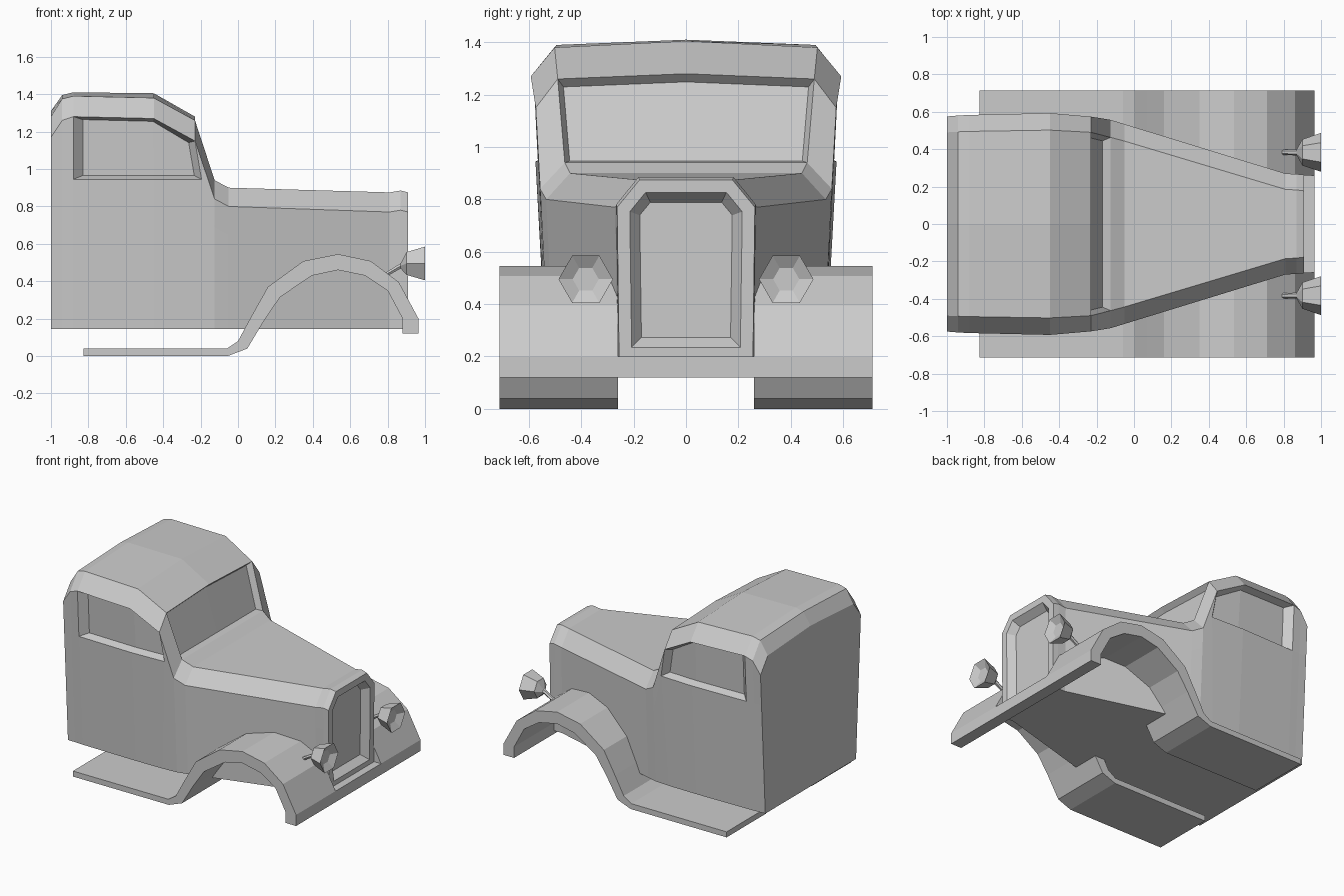
import bpy, bmesh, math
from mathutils import Vector, Matrix

if "Cube" in bpy.data.objects:
    bpy.data.objects.remove(bpy.data.objects["Cube"])

paint = bpy.data.materials.new("grey_paint")
paint.diffuse_color = (0.6, 0.6, 0.6, 1)
paint.use_nodes = True
paint.node_tree.nodes["Principled BSDF"].inputs["Base Color"].default_value = paint.diffuse_color


def finish(bm, name):
    bmesh.ops.recalc_face_normals(bm, faces=bm.faces)
    me = bpy.data.meshes.new(name)
    bm.to_mesh(me)
    bm.free()
    me.materials.append(paint)
    ob = bpy.data.objects.new(name, me)
    bpy.context.collection.objects.link(ob)
    return ob


def recess(bm, faces, thickness, depth):
    bmesh.ops.inset_region(bm, faces=faces, thickness=thickness, depth=depth,
                           use_even_offset=True, use_boundary=True)
    return {v for f in faces for v in f.verts}


# Cab and hood: cross-sections lofted along x
# x, half width, shoulder z, roof edge half width, roof edge z, centre z, bottom half width
stations = [
    (-1.00, .575, 1.17, .490, 1.28, 1.31, .520),
    (-0.94, .580, 1.26, .493, 1.375, 1.395, .522),
    (-0.88, .583, 1.28, .495, 1.39, 1.41, .525),
    (-0.45, .593, 1.27, .502, 1.38, 1.405, .531),
    (-0.23, .574, 1.15, .490, 1.26, 1.28, .528),
    (-0.125, .557, .84, .463, .94, .94, .522),
    (-0.05, .534, .80, .443, .90, .90, .503),
    (0.81, .270, .77, .185, .875, .875, .260),
    (0.87, .267, .78, .182, .885, .885, .258),
    (0.91, .263, .77, .177, .875, .875, .255),
]
BOTTOM, SILL = .145, .945
bm = bmesh.new()
rings = []
for x, w, zs, we, ze, zc, wb in stations:
    sill_z = SILL if zs > 1 else zs - .15
    sill_x = -.195 if x == -.23 else x
    sill_w = wb + (w - wb) * (sill_z - BOTTOM) / (zs - BOTTOM)
    half = [(x, wb, BOTTOM), (sill_x, sill_w, sill_z), (x, w, zs), (x, we, ze)]
    pts = half + [(x, 0, zc)] + [(a, -b, c) for a, b, c in reversed(half)]
    rings.append([bm.verts.new(p) for p in pts])
n = len(rings[0])
grid = [[bm.faces.new((a[i], a[(i + 1) % n], b[(i + 1) % n], b[i])) for i in range(n)]
        for a, b in zip(rings, rings[1:])]
bm.faces.new(rings[0])
nose = bm.faces.new(rings[-1])
bmesh.ops.recalc_face_normals(bm, faces=bm.faces)

# Windscreen recess
recess(bm, [grid[4][3], grid[4][4]], .02, -.04)

# Side window recesses
for i in (1, 6):
    for v in recess(bm, [grid[2][i], grid[3][i]], .018, -.05):
        if v.co.x < -.8:
            v.co.x = -.83
        elif v.co.x > -.3:
            v.co.x -= .015

# Radiator opening in the nose
for v in recess(bm, [nose], .048, 0):
    if v.co.z < .3:
        v.co.z = .235
recess(bm, [nose], .038, -.05)
finish(bm, "cab_and_hood")

# Fender and running board: one side profile, extruded across y
outer = [(-.825, .04), (-.06, .04), (0, .08), (.07, .21), (.16, .37), (.35, .508), (.535, .545),
         (.71, .508), (.86, .395), (.965, .2), (.965, .12)]
inner = [(-.825, 0), (-.055, 0), (.05, .04), (.14, .19), (.225, .315), (.395, .43), (.535, .46),
         (.68, .43), (.80, .35), (.88, .2), (.88, .12)]
for side, label in ((-1, "right"), (1, "left")):
    bm = bmesh.new()
    loops = [[[bm.verts.new((x, side * y, z)) for x, z in line] for line in (outer, inner)]
             for y in (.26, .713)]
    (oi, ii), (oo, io) = loops
    for k in range(len(outer) - 1):
        for a, b in ((oi, oo), (oo, io), (io, ii), (ii, oi)):
            bm.faces.new((a[k], a[k + 1], b[k + 1], b[k]))
    for k in (0, -1):
        bm.faces.new((oi[k], oo[k], io[k], ii[k]))
    finish(bm, label + "_fender_and_running_board")

# Cross bar joining the fender tips
bm = bmesh.new()
bmesh.ops.create_cube(bm, size=1, matrix=Matrix.Translation((.9225, 0, .16))
                      @ Matrix.Diagonal((.085, .52, .08, 1)))
finish(bm, "front_cross_bar")

# Headlamps: six-sided rings from stalk to rim, then a dished lens
lamp = [(.79, .435, .014), (.87, .482, .016), (.90, .495, .07), (1.0, .495, .104), (.97, .495, .05)]
for side, label in ((-1, "right"), (1, "left")):
    bm = bmesh.new()
    rings = [[bm.verts.new((x, side * .383 + r * math.cos(k * math.pi / 3),
                            z + r * math.sin(k * math.pi / 3))) for k in range(6)]
             for x, z, r in lamp]
    for a, b in zip(rings, rings[1:]):
        for k in range(6):
            bm.faces.new((a[k], a[(k + 1) % 6], b[(k + 1) % 6], b[k]))
    bm.faces.new(rings[0])
    bm.faces.new(rings[-1])
    finish(bm, label + "_headlamp")
